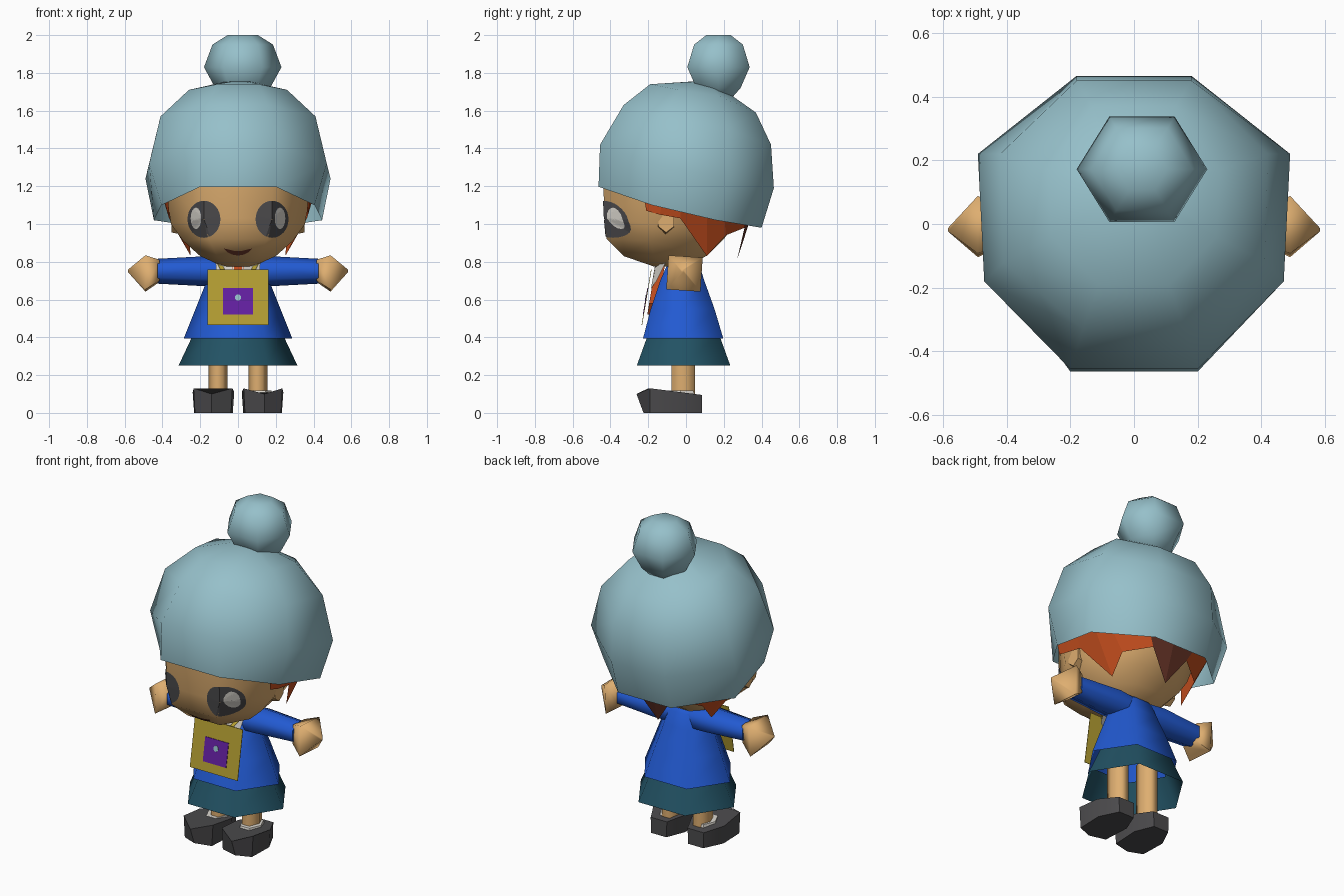
import bpy, bmesh, math
from mathutils import Vector
from mathutils.bvhtree import BVHTree

if "Cube" in bpy.data.objects:
    bpy.data.objects.remove(bpy.data.objects["Cube"])


def material(name, r, g, b):
    lin = [((c / 255 + 0.055) / 1.055) ** 2.4 for c in (r, g, b)]
    m = bpy.data.materials.new(name)
    m.diffuse_color = (*lin, 1)
    m.use_nodes = True
    m.node_tree.nodes["Principled BSDF"].inputs["Base Color"].default_value = m.diffuse_color
    return m


HAT = material("pale blue", 150, 192, 202)
SKIN = material("skin", 222, 174, 112)
ORANGE = material("orange", 196, 78, 30)
BROWN = material("brown", 100, 50, 38)
BLUE = material("blue", 34, 90, 210)
TEAL = material("teal", 34, 82, 100)
GREY = material("charcoal", 76, 75, 77)
YELLOW = material("mustard", 180, 158, 50)
PURPLE = material("purple", 100, 32, 162)
WHITE = material("off white", 222, 218, 210)


def make(name, verts, faces, mats, smooth=50, fix=True, tris=False):
    me = bpy.data.meshes.new(name)
    me.from_pydata([tuple(v) for v in verts], [], faces)
    for m in mats:
        me.materials.append(m)
    bm = bmesh.new()
    bm.from_mesh(me)
    if fix:
        bmesh.ops.recalc_face_normals(bm, faces=bm.faces)
    if tris:
        bmesh.ops.triangulate(bm, faces=bm.faces)
    bm.to_mesh(me)
    bm.free()
    if smooth:
        me.shade_smooth()
        me.set_sharp_from_angle(angle=math.radians(smooth))
    ob = bpy.data.objects.new(name, me)
    bpy.context.collection.objects.link(ob)
    return ob


def loft(name, rings, mat, start=True, end=True, smooth=50, tris=False):
    n = len(rings[0])
    verts = [p for r in rings for p in r]
    faces = [(i * n + j, i * n + (j + 1) % n, (i + 1) * n + (j + 1) % n, (i + 1) * n + j)
             for i in range(len(rings) - 1) for j in range(n)]
    if start:
        faces.append(tuple(range(n))[::-1])
    if end:
        faces.append(tuple(range(len(verts) - n, len(verts))))
    return make(name, verts, faces, [mat], smooth, True, tris)


def octagon(*half):
    """Mirror four right-hand points (front to back) into a ring of eight."""
    return list(half) + [(-x, y, z) for x, y, z in reversed(half)]


def hexagon(cx, cy, z, rx, ry):
    return [(cx + rx * math.cos(k * math.pi / 3), cy + ry * math.sin(k * math.pi / 3), z)
            for k in range(6)]


def ring_x(x, cy, cz, ry, rz, n=6, turn=.52):
    return [(x, cy + ry * math.cos(k * math.tau / n + turn), cz + rz * math.sin(k * math.tau / n + turn))
            for k in range(n)]


# Hat: eight-sided dome with a rim that drops toward the back
loft("hat", [
    octagon((.20, -.463, 1.197), (.405, -.18, 1.10), (.445, .16, 1.02), (.18, .40, .98)),
    octagon((.20, -.455, 1.42), (.47, -.18, 1.32), (.49, .22, 1.24), (.18, .465, 1.19)),
    octagon((.16, -.33, 1.63), (.41, -.12, 1.57), (.42, .22, 1.50), (.18, .45, 1.42)),
    octagon((.11, -.19, 1.74), (.26, -.04, 1.71), (.27, .17, 1.68), (.13, .37, 1.59)),
    octagon((.03, .04, 1.755), (.06, .07, 1.755), (.06, .12, 1.75), (.03, .15, 1.745)),
], HAT, start=False, smooth=65)

# Bobble on the hat
loft("hat_bobble", [hexagon(.025, .172, z, r, r * .93) for z, r in
     ((1.66, .08), (1.72, .145), (1.83, .205), (1.95, .16), (2.0, .08))], HAT, smooth=70)

# Head
head = loft("head", [
    octagon((.05, -.17, .775), (.08, -.12, .775), (.08, -.02, .775), (.04, .02, .775)),
    octagon((.11, -.33, .83), (.20, -.17, .83), (.18, .05, .84), (.08, .12, .84)),
    octagon((.155, -.42, .92), (.29, -.19, .91), (.25, .09, .92), (.11, .20, .92)),
    octagon((.18, -.43, 1.03), (.355, -.17, 1.0), (.30, .10, 1.0), (.13, .26, 1.0)),
    octagon((.18, -.44, 1.24), (.385, -.17, 1.2), (.36, .14, 1.2), (.16, .34, 1.2)),
], SKIN, smooth=65, tris=True)
bvh = BVHTree.FromPolygons([v.co for v in head.data.vertices],
                           [tuple(p.vertices) for p in head.data.polygons])


def face_patch(name, shape, rows, cols, mat, lift):
    """Thin plate following the face; shape maps (u, v) in 0..1 to (x, z)."""
    verts = []
    for i in range(rows + 1):
        for j in range(cols + 1):
            x, z = shape(i / rows, j / cols)
            hit = bvh.ray_cast(Vector((x, -2, z)), Vector((0, 1, 0)))[0]
            verts.append(hit + Vector((.3 * x, -1, 0)).normalized() * lift)
    w = cols + 1
    faces = [(i * w + j, i * w + j + 1, (i + 1) * w + j + 1, (i + 1) * w + j)
             for i in range(rows) for j in range(cols)]
    ob = make(name, verts, faces, [mat], 0, False)
    if sum(p.normal.y for p in ob.data.polygons) > 0:
        ob.data.flip_normals()
    return ob


def oval(cx, cz, rx, rz):
    return lambda u, v: (cx + rx * (.02 + .98 * u) * math.cos(v * math.tau),
                         cz + rz * (.02 + .98 * u) * math.sin(v * math.tau))


# Painted eyes and smile
for s, side in ((-1, "left"), (1, "right")):
    face_patch(side + "_eye", oval(.18 * s, 1.025, .087, .098), 8, 32, GREY, .005)
    face_patch(side + "_eye_glint", oval(.222 * s, 1.03, .028, .057), 5, 16, WHITE, .009)
face_patch("mouth", lambda u, v: (.15 * (v - .5), .845 + .025 * (2 * v - 1) ** 2
           + .022 * (u - .5) * (1 - (2 * v - 1) ** 4)), 2, 14, BROWN, .006)

# Hair: jagged strip hanging from under the hat, with one dark spike at the back
tops = [(.37, -.22), (.385, -.12), (.395, -.03), (.395, .11), (.37, .20), (.20, .345), (0, .375)]
tips = [(.365, -.21, 1.07), (.37, -.14, 1.05), (.365, -.03, 1.03), (.25, .11, .83),
        (.26, .21, .94), (.12, .31, .98), (0, .27, .81)]
for s, side in ((-1, "left"), (1, "right")):
    n = len(tops)
    verts = [(x * s, y, 1.13) for x, y in tops] + [(x * s, y, z) for x, y, z in tips]
    faces = [(i, i + n, i + n + 1, i + 1)[::s] for i in range(n - 1)]
    hair = make(side + "_hair", verts, faces, [ORANGE, BROWN], 0, False)
    for p in hair.data.polygons:
        p.material_index = int(p.index == n - 2)

# Tunic and skirt
loft("tunic", [hexagon(0, cy, z, rx, ry) for z, cy, rx, ry in
     ((.395, -.015, .287, .245), (.55, -.018, .225, .195),
      (.70, -.02, .165, .135), (.78, -.015, .13, .10), (.815, -.015, .09, .07))],
     BLUE, start=False, smooth=70)
loft("skirt", [hexagon(0, -.013, .25, .315, .286), hexagon(0, -.013, .42, .235, .215)],
     TEAL, start=False, end=False, smooth=70)

for s, side in ((-1, "left"), (1, "right")):
    # Sleeve and four-sided pointed hand
    loft(side + "_sleeve", [ring_x(x * s, -.01, z, ry, rz) for x, z, ry, rz in
         ((.03, .745, .09, .075), (.16, .75, .10, .08), (.425, .75, .08, .066))], BLUE, smooth=70)
    loft(side + "_hand", [ring_x(x * s, cy, z, r, r, 4, .72) for x, cy, z, r in
         ((.415, -.008, .752, .078), (.49, -.008, .738, .128), (.583, -.018, .752, .008))],
         SKIN, smooth=75)
    # Ear
    loft(side + "_ear", [ring_x(.27 * s, -.11, 1.01, .05, .07),
                         ring_x(.352 * s, -.105, 1.02, .048, .065)], SKIN, smooth=30)
    # Leg and sock
    loft(side + "_leg", [hexagon(.105 * s, -.015, .08, .05, .072),
                         hexagon(.105 * s, -.015, .46, .05, .072)], SKIN, smooth=70)
    loft(side + "_sock", [hexagon(.115 * s, -.03, .08, .07, .09),
                          hexagon(.115 * s, -.03, .119, .062, .08)], WHITE, smooth=30)
    # Shoe: narrow heel, wide toe
    top = [(.07, .085, .095), (.18, .085, .095), (.24, -.03, .11), (.235, -.19, .13),
           (.14, -.262, .10), (.03, -.20, .13), (.02, -.03, .11)]
    loft(side + "_shoe", [[(s * (.13 + (x - .13) * .93), max(y, -.225), 0) for x, y, z in top],
                          [(s * x, y, z) for x, y, z in top]], GREY, smooth=50)
    # Collar flap and bag strap
    make(side + "_collar", [(s * .02, -.165, .775), (s * .10, -.14, .79), (s * .12, -.10, .81),
         (s * .11, -.155, .70), (s * .03, -.185, .66)], [(0, 1, 2, 3, 4)[::s]], [WHITE], 0, False)
    make(side + "_strap", [(s * .065, -.179, .75), (s * .09, -.179, .75),
         (s * .13, -.09, .83), (s * .105, -.09, .83)], [(0, 1, 2, 3)[::s]], [YELLOW], 0, False)

# Neck scarf behind the bag
loft("scarf", [[(-.03, -.16, .79), (.03, -.16, .79), (.03, -.11, .79), (-.03, -.11, .79)],
               [(-.05, -.195, .58), (.05, -.195, .58), (.05, -.15, .58), (-.05, -.15, .58)],
               [(-.01, -.205, .52), (.01, -.205, .52), (.01, -.18, .52), (-.01, -.18, .52)]],
     ORANGE, smooth=30)


def bag_plate(name, hw, z0, z1, mat, front, depth, sides=4):
    """Plate lying on the sloping plane of the bag."""
    def ring(o):
        r = 1 / math.cos(math.pi / sides)
        pts = [(math.cos((k + .5) * math.tau / sides) * r, math.sin((k + .5) * math.tau / sides) * r)
               for k in range(sides)]
        pts = [(hw * a, (z0 + z1) / 2 + (z1 - z0) / 2 * b) for a, b in pts]
        return [(x, -.182 - (.76 - z) * .17 - o, z) for x, z in pts]
    return loft(name, [ring(front), ring(front - depth)], mat, smooth=30)


# Bag with its patch and emblem dot
bag_plate("bag", .162, .465, .76, YELLOW, .003, .003)
bag_plate("bag_patch", .079, .52, .662, PURPLE, .006, .003)
bag_plate("bag_dot", .016, .595, .628, HAT, .008, .002, 8)
